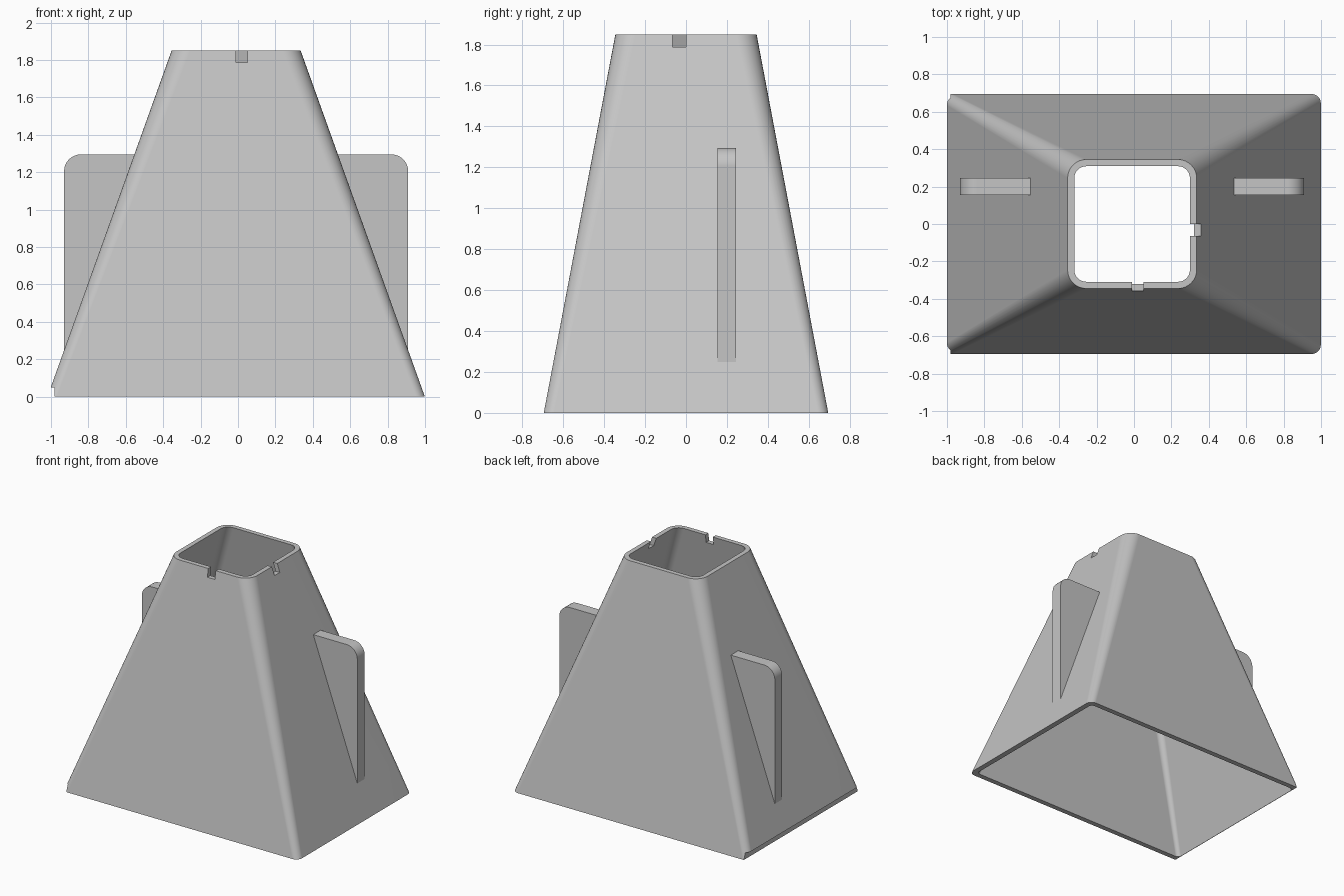
import bpy, bmesh
from math import radians, pi, cos, sin
from mathutils import Vector

cube = bpy.data.objects.get("Cube")
if cube:
    bpy.data.objects.remove(cube, do_unlink=True)

CX = -0.01           # symmetry plane of the funnel and plates
HEIGHT = 1.85
SEG = 8              # segments per rounded corner

grey = bpy.data.materials.new("plain_grey")
grey.use_nodes = True
grey.diffuse_color = (0.56, 0.56, 0.56, 1)
grey.node_tree.nodes["Principled BSDF"].inputs["Base Color"].default_value = (0.56, 0.56, 0.56, 1)


def make_object(name, bm):
    bmesh.ops.recalc_face_normals(bm, faces=bm.faces)
    mesh = bpy.data.meshes.new(name)
    bm.to_mesh(mesh)
    bm.free()
    obj = bpy.data.objects.new(name, mesh)
    bpy.context.collection.objects.link(obj)
    mesh.materials.append(grey)
    return obj


def select(obj):
    bpy.ops.object.select_all(action="DESELECT")
    obj.select_set(True)
    bpy.context.view_layer.objects.active = obj


def cut(obj, cutter):
    mod = obj.modifiers.new("cut", "BOOLEAN")
    mod.operation = "DIFFERENCE"
    mod.solver = "EXACT"
    mod.object = cutter
    select(obj)
    bpy.ops.object.modifier_apply(modifier=mod.name)
    bpy.data.objects.remove(cutter, do_unlink=True)


def smooth(obj):
    select(obj)
    bpy.ops.object.shade_smooth_by_angle(angle=radians(30))
    mod = obj.modifiers.new("clean_flats", "WEIGHTED_NORMAL")
    mod.keep_sharp = True


def box_cutter(low, high):
    bm = bmesh.new()
    bmesh.ops.create_cube(bm, size=1)
    low, high = Vector(low), Vector(high)
    bmesh.ops.scale(bm, vec=high - low, verts=bm.verts)
    bmesh.ops.translate(bm, vec=(low + high) / 2, verts=bm.verts)
    return make_object("cutter", bm)


def hole_cutter(x, y, z, radius):
    bm = bmesh.new()
    bmesh.ops.create_cone(bm, cap_ends=True, segments=32, radius1=radius, radius2=radius, depth=0.4)
    for v in bm.verts:
        v.co = Vector((v.co.x + x, v.co.z + y, v.co.y + z))
    return make_object("cutter", bm)


def rounded_ring(bm, half_x, half_y, radius, z):
    ring = []
    for quarter, (sx, sy) in enumerate([(1, 1), (-1, 1), (-1, -1), (1, -1)]):
        for i in range(SEG + 1):
            a = (quarter + i / SEG) * pi / 2
            ring.append(bm.verts.new((CX + sx * (half_x - radius) + radius * cos(a),
                                      sy * (half_y - radius) + radius * sin(a), z)))
    return ring


# Hollow tapered funnel: outer and inner rounded rectangles joined in a closed loop
bm = bmesh.new()
rings = [
    rounded_ring(bm, 1.009, 0.695, 0.05, 0),
    rounded_ring(bm, 0.345, 0.345, 0.1, HEIGHT),
    rounded_ring(bm, 0.309, 0.309, 0.064, HEIGHT),
    rounded_ring(bm, 0.967, 0.655, 0.03, 0),
]
for k in range(4):
    a, b = rings[k], rings[(k + 1) % 4]
    for i in range(len(a)):
        j = (i + 1) % len(a)
        bm.faces.new((a[i], a[j], b[j], b[i]))
funnel = make_object("funnel_body", bm)

# Rim notches and the trimmed lower edge
cut(funnel, box_cutter((-0.012, -0.5, 1.787), (0.052, -0.2, 2)))
cut(funnel, box_cutter((0.2, -0.065, 1.787), (0.5, 0, 2)))
cut(funnel, box_cutter((-1.2, -1, -0.1), (-0.98, 1, 0.05)))
smooth(funnel)


# Side mounting plates with a rounded outer corner and two holes
def mounting_plate(name, side):
    top, outer, radius, embed = 1.295, 0.92, 0.09, 0.015
    slope = (1.009 - 0.345) / HEIGHT

    def wall(z):
        return 1.009 - slope * z - embed

    low = (1.009 - outer) / slope
    profile = [(wall(top), top), (wall(low), low), (outer, low)]
    for i in range(SEG + 1):
        a = i / SEG * pi / 2
        profile.append((outer - radius + radius * cos(a), top - radius + radius * sin(a)))
    bm = bmesh.new()
    face = bm.faces.new([bm.verts.new((CX + side * x, 0.155, z)) for x, z in profile])
    result = bmesh.ops.extrude_face_region(bm, geom=[face])
    moved = [v for v in result["geom"] if isinstance(v, bmesh.types.BMVert)]
    bmesh.ops.translate(bm, vec=(0, 0.09, 0), verts=moved)
    plate = make_object(name, bm)
    for x, z in ((0.8, 1.175), (0.83, 0.865)):
        cut(plate, hole_cutter(CX + side * x, 0.2, z, 0.032))
    smooth(plate)


mounting_plate("left_mounting_plate", 1)
mounting_plate("right_mounting_plate", -1)
